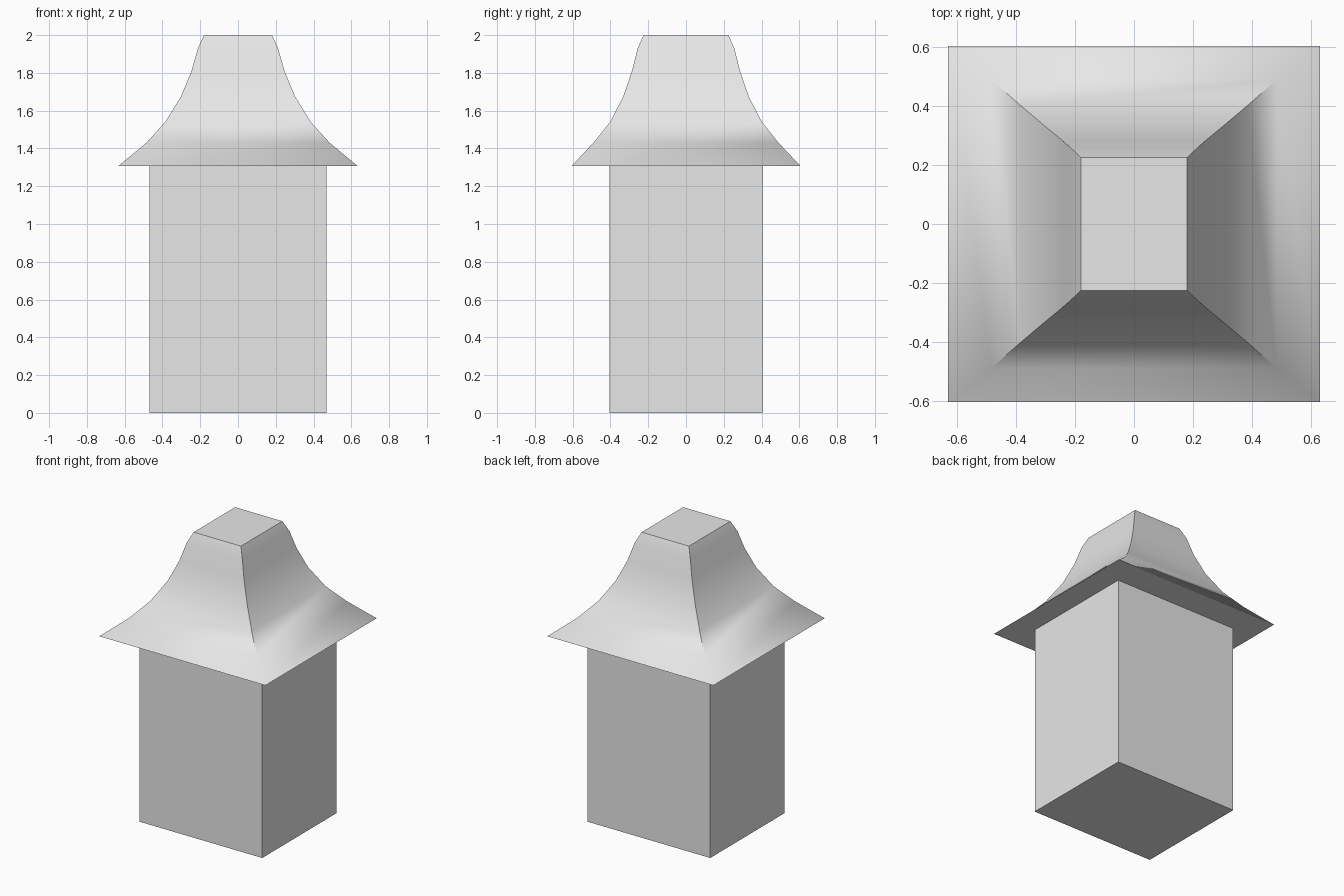
import bpy
import bmesh
import math

cube = bpy.data.objects.get("Cube")
if cube:
    bpy.data.objects.remove(cube, do_unlink=True)

# Single plain grey for the whole model
grey = bpy.data.materials.new("plain_grey")
grey.use_nodes = True
colour = (0.8, 0.8, 0.8, 1.0)
grey.diffuse_color = colour
grey.node_tree.nodes["Principled BSDF"].inputs["Base Color"].default_value = colour


def stacked_rectangles(name, rings, smooth_angle=None):
    """Closed solid through rectangles given as (half x, half y, z)."""
    bm = bmesh.new()
    corners = ((-1, -1), (1, -1), (1, 1), (-1, 1))
    loops = [[bm.verts.new((sx * hx, sy * hy, z)) for sx, sy in corners]
             for hx, hy, z in rings]
    bm.faces.new(loops[0][::-1])
    bm.faces.new(loops[-1])
    for low, high in zip(loops, loops[1:]):
        for i in range(4):
            j = (i + 1) % 4
            bm.faces.new((low[i], low[j], high[j], high[i]))
    mesh = bpy.data.meshes.new(name)
    bm.to_mesh(mesh)
    bm.free()
    mesh.materials.append(grey)
    obj = bpy.data.objects.new(name, mesh)
    bpy.context.collection.objects.link(obj)
    if smooth_angle:
        bpy.ops.object.select_all(action='DESELECT')
        obj.select_set(True)
        bpy.context.view_layer.objects.active = obj
        bpy.ops.object.shade_smooth_by_angle(angle=math.radians(smooth_angle))
    return obj


EAVES = 1.308

# Box-shaped body
stacked_rectangles("body", [(0.468, 0.405, 0), (0.468, 0.405, EAVES)])

# Flared roof with a flat top and soft lower corners
stacked_rectangles("flared_roof", [
    (0.632, 0.605, EAVES),
    (0.485, 0.49, 1.43),
    (0.385, 0.402, 1.54),
    (0.302, 0.332, 1.675),
    (0.246, 0.286, 1.81),
    (0.212, 0.256, 1.93),
    (0.18, 0.225, 2.0),
], smooth_angle=60)
